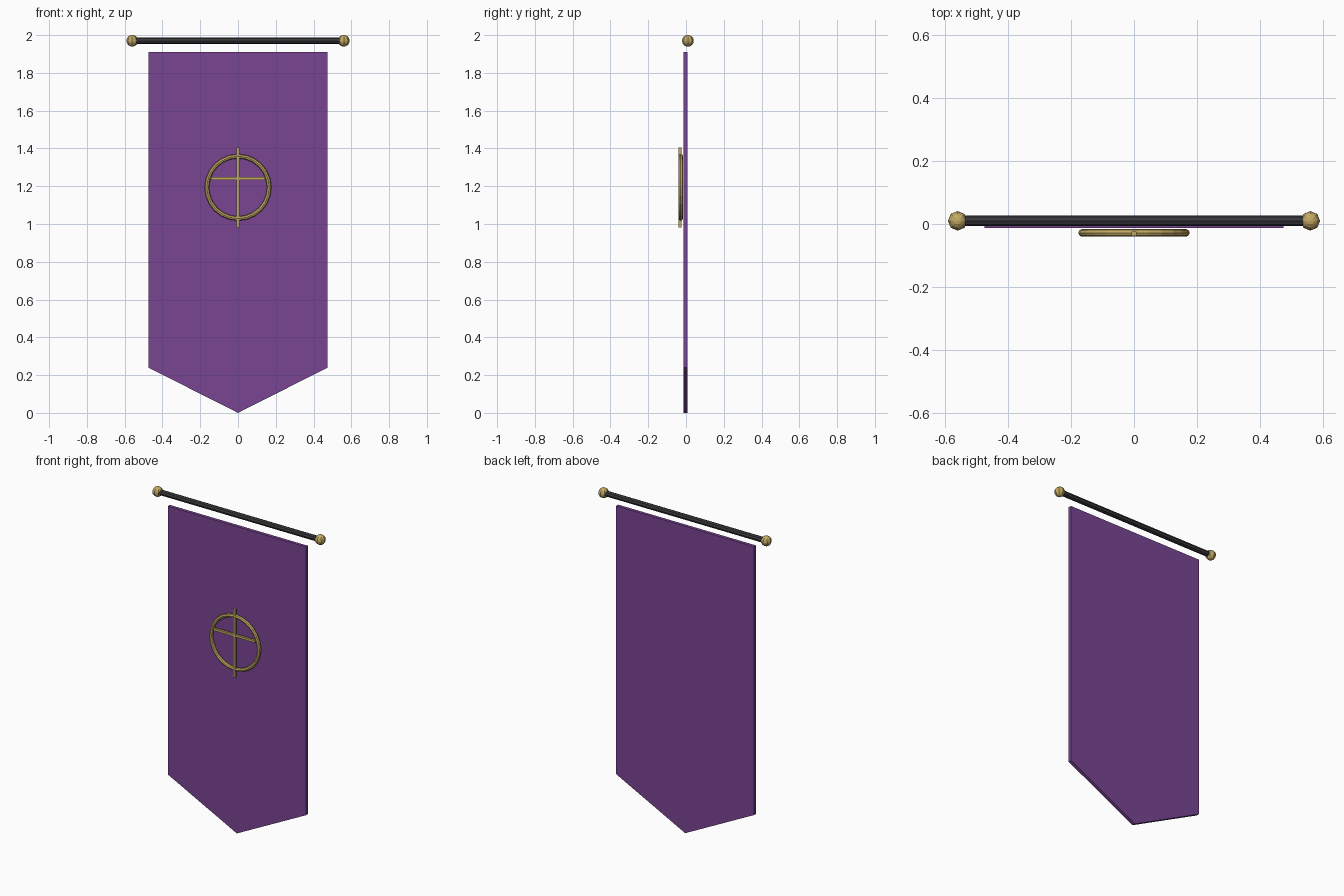
import bpy, bmesh, math

if "Cube" in bpy.data.objects:
    bpy.data.objects.remove(bpy.data.objects["Cube"])

def material(name, rgb):
    m = bpy.data.materials.new(name)
    m.diffuse_color = (*rgb, 1)
    m.use_nodes = True
    m.node_tree.nodes["Principled BSDF"].inputs["Base Color"].default_value = m.diffuse_color
    return m

PURPLE = material("purple_cloth", (0.19, 0.06, 0.29))
GOLD = material("gold", (0.55, 0.40, 0.13))
IRON = material("dark_iron", (0.04, 0.04, 0.045))

def finish(name, mat, smooth=False):
    o = bpy.context.object
    o.name = name
    o.data.materials.append(mat)
    if smooth:
        bpy.ops.object.shade_smooth_by_angle(angle=math.radians(40))
    return o

def box(name, size, loc, mat):
    bpy.ops.mesh.primitive_cube_add(size=1, location=loc)
    bpy.context.object.scale = size
    bpy.ops.object.transform_apply(location=False, rotation=False, scale=True)
    return finish(name, mat)

# Cloth: pointed outline extruded to a thin slab
outline = [(-0.475, 1.91), (-0.475, 0.24), (0, 0), (0.475, 0.24), (0.475, 1.91)]
bm = bmesh.new()
face = bm.faces.new([bm.verts.new((x, -0.012, z)) for x, z in outline])
new = bmesh.ops.extrude_face_region(bm, geom=[face])["geom"]
bmesh.ops.translate(bm, vec=(0, 0.02, 0),
                    verts=[v for v in new if isinstance(v, bmesh.types.BMVert)])
bmesh.ops.recalc_face_normals(bm, faces=bm.faces)
mesh = bpy.data.meshes.new("banner_cloth")
bm.to_mesh(mesh)
bm.free()
cloth = bpy.data.objects.new("banner_cloth", mesh)
bpy.context.collection.objects.link(cloth)
mesh.materials.append(PURPLE)

# Hanging rod with a ball at each end
ROD_Y, ROD_Z = 0.01, 1.97
bpy.ops.mesh.primitive_cylinder_add(vertices=8, radius=0.017, depth=1.12,
                                    location=(0, ROD_Y, ROD_Z),
                                    rotation=(0, math.pi / 2, 0))
finish("hanging_rod", IRON)
for side, name in ((-1, "left"), (1, "right")):
    bpy.ops.mesh.primitive_uv_sphere_add(segments=8, ring_count=8, radius=0.031,
                                         location=(side * 0.56, ROD_Y, ROD_Z))
    finish(name + "_finial", GOLD)

# Emblem: ring with a crossed pair of bars
bpy.ops.mesh.primitive_torus_add(major_radius=0.165, minor_radius=0.012,
                                 major_segments=24, minor_segments=8,
                                 location=(0, -0.028, 1.194),
                                 rotation=(math.pi / 2, 0, 0))
finish("emblem_ring", GOLD)
box("emblem_upright", (0.015, 0.015, 0.425), (0, -0.031, 1.193), GOLD)
box("emblem_crossbar", (0.285, 0.014, 0.014), (0, -0.031, 1.241), GOLD)
